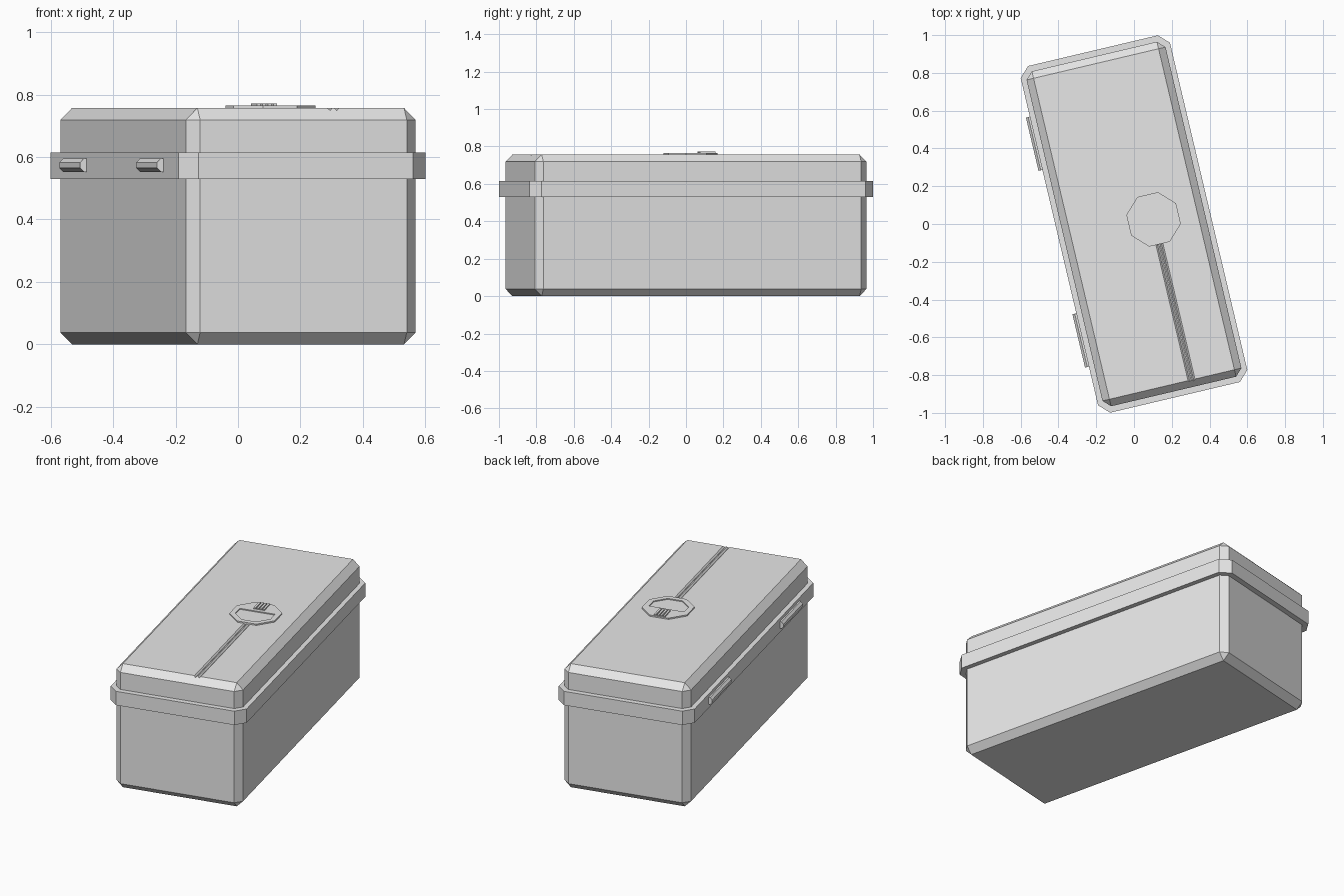
import bpy, bmesh, math
from mathutils import Matrix, Vector

cube = bpy.data.objects.get("Cube")
if cube:
    bpy.data.objects.remove(cube, do_unlink=True)

TURN = Matrix.Rotation(math.radians(13.3), 4, 'Z')
HU, HV, TOP = 0.378, 0.911, 0.757     # case half width, half length, height
BEVEL, SEAM = 0.038, 0.572
BADGE_X = 0.1065

grey = bpy.data.materials.new("plain grey")
grey.use_nodes = True
grey.diffuse_color = (0.8, 0.8, 0.8, 1)
grey.node_tree.nodes["Principled BSDF"].inputs["Base Color"].default_value = (0.8, 0.8, 0.8, 1)


def finish(bm, name):
    bmesh.ops.recalc_face_normals(bm, faces=bm.faces)
    mesh = bpy.data.meshes.new(name)
    bm.to_mesh(mesh)
    bm.free()
    mesh.materials.append(grey)
    obj = bpy.data.objects.new(name, mesh)
    obj.matrix_world = TURN
    bpy.context.collection.objects.link(obj)
    return obj


def prism(name, points, offset):
    """Extrude a closed 3D outline by an offset."""
    bm = bmesh.new()
    face = bm.faces.new([bm.verts.new(p) for p in points])
    ext = bmesh.ops.extrude_face_region(bm, geom=[face])
    moved = [v for v in ext["geom"] if isinstance(v, bmesh.types.BMVert)]
    bmesh.ops.translate(bm, verts=moved, vec=Vector(offset))
    return finish(bm, name)


def box(name, lo, hi):
    pts = [(lo[0], lo[1], lo[2]), (hi[0], lo[1], lo[2]),
           (hi[0], hi[1], lo[2]), (lo[0], hi[1], lo[2])]
    return prism(name, pts, (0, 0, hi[2] - lo[2]))


def case_half(name, keep_top):
    """Bevelled box sliced at the seam."""
    bm = bmesh.new()
    bmesh.ops.create_cube(bm, size=1)
    bmesh.ops.scale(bm, verts=bm.verts, vec=(2 * HU, 2 * HV, TOP))
    bmesh.ops.translate(bm, verts=bm.verts, vec=(0, 0, TOP / 2))
    bmesh.ops.bevel(bm, geom=bm.edges[:], offset=BEVEL, segments=1,
                    affect='EDGES', profile=0.5)
    cut = bmesh.ops.bisect_plane(bm, geom=bm.verts[:] + bm.edges[:] + bm.faces[:],
                                 plane_co=(0, 0, SEAM), plane_no=(0, 0, 1),
                                 clear_inner=keep_top, clear_outer=not keep_top)
    rim = [e for e in cut["geom_cut"] if isinstance(e, bmesh.types.BMEdge)]
    bmesh.ops.contextual_create(bm, geom=rim)
    return finish(bm, name)


def subtract(target, cutter):
    cutter.hide_render = True
    cutter.hide_viewport = True
    mod = target.modifiers.new("cut", 'BOOLEAN')
    mod.operation = 'DIFFERENCE'
    mod.solver = 'EXACT'
    mod.object = cutter


def octagon(apothem, z):
    r = apothem / math.cos(math.pi / 8)
    return [(BADGE_X + r * math.cos(a), r * math.sin(a), z)
            for a in (math.pi / 8 + k * math.pi / 4 for k in range(8))]


# Case
case_body = case_half("case_body", False)
lid = case_half("lid", True)

# Rim band with cut corners
w, l, c = 0.406, 0.943, 0.053
corner = [(w, l - c), (w - c, l)]
outline = (corner + [(-x, y) for x, y in reversed(corner)]
           + [(-x, -y) for x, y in corner]
           + [(x, -y) for x, y in reversed(corner)])
prism("rim_band", [(x, y, 0.53) for x, y in outline], (0, 0, 0.085))

# Pair of shallow grooves from the badge to the front edge
for side in (-1, 1):
    x = BADGE_X + side * 0.011
    groove = prism("groove_cutter",
                   [(x - 0.009, -0.95, TOP + 0.001), (x, -0.95, TOP - 0.008),
                    (x + 0.009, -0.95, TOP + 0.001)], (0, 0.85, 0))
    subtract(lid, groove)

# Badge with a recessed lower half
badge = prism("lid_badge", octagon(0.135, TOP - 0.004), (0, 0, 0.012))
recess_outline = [(x, min(y, 0.025), z) for x, y, z in octagon(0.105, TOP + 0.002)]
low = [p for p in recess_outline if p[1] < 0]
recess = prism("recess_cutter",
               low + [(BADGE_X + 0.105, 0.025, TOP + 0.002),
                      (BADGE_X - 0.105, 0.025, TOP + 0.002)][:0 if len(low) < 4 else 2],
               (0, 0, 0.02))
subtract(badge, recess)

# Small raised bars on the badge
for k in range(4):
    x = BADGE_X + (k - 1.5) * 0.018
    box("badge_bar", (x - 0.006, 0.045, TOP + 0.004), (x + 0.006, 0.13, TOP + 0.015))

# Hinge barrels on the side of the band
for y in (-0.535, 0.535):
    pts = [(-0.406 + 0.023 * math.cos(a), y - 0.145, 0.574 + 0.023 * math.sin(a))
           for a in (math.pi / 8 + k * math.pi / 4 for k in range(8))]
    prism("hinge", pts, (0, 0.29, 0))
